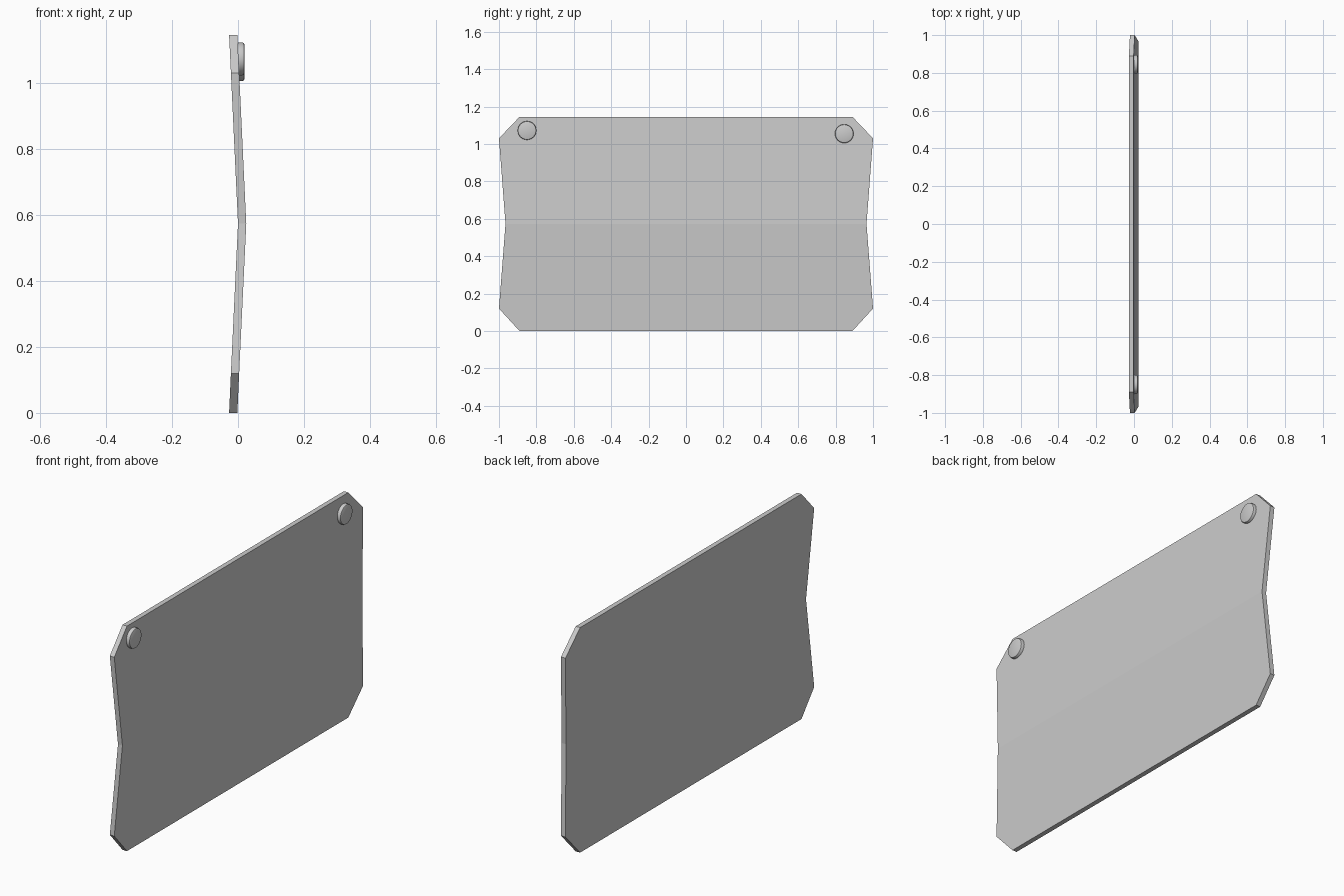
import bpy, bmesh, math
from mathutils import Matrix

if "Cube" in bpy.data.objects:
    bpy.data.objects.remove(bpy.data.objects["Cube"])

THICK = 0.025


def finish(bm, name):
    bmesh.ops.recalc_face_normals(bm, faces=bm.faces)
    mesh = bpy.data.meshes.new(name)
    bm.to_mesh(mesh)
    bm.free()
    obj = bpy.data.objects.new(name, mesh)
    bpy.context.collection.objects.link(obj)
    return obj


# Panel: mirrored rows of (half width, x, z), bent along its middle, then thickened
rows = [(0.89, -0.027, 0.0), (1.0, -0.0215, 0.12), (0.965, 0.0, 0.573),
        (1.0, -0.0215, 1.03), (0.89, -0.027, 1.145)]
bm = bmesh.new()
layers = []
for dx in (0, THICK):
    layers.append([[bm.verts.new((x + dx, s * w, z)) for s in (-1, 1)] for w, x, z in rows])
back, front = layers
for i in range(len(rows) - 1):
    for layer in layers:
        bm.faces.new((layer[i][0], layer[i][1], layer[i + 1][1], layer[i + 1][0]))
    for s in (0, 1):
        bm.faces.new((back[i][s], back[i + 1][s], front[i + 1][s], front[i][s]))
for i in (0, -1):
    bm.faces.new((back[i][0], back[i][1], front[i][1], front[i][0]))
finish(bm, "panel")


# Round button with a bevelled outer rim, axis along x
def button(name, y, z):
    bm = bmesh.new()
    bmesh.ops.create_cone(bm, cap_ends=True, segments=32, radius1=0.05,
                          radius2=0.05, depth=0.02)
    rim = [e for e in bm.edges if all(v.co.z > 0 for v in e.verts)]
    bmesh.ops.bevel(bm, geom=rim, offset=0.007, segments=2, profile=0.5,
                    affect='EDGES')
    bm.transform(Matrix.Translation((0.010, y, z)) @ Matrix.Rotation(math.pi / 2, 4, 'Y'))
    obj = finish(bm, name)
    bpy.ops.object.select_all(action='DESELECT')
    obj.select_set(True)
    bpy.context.view_layer.objects.active = obj
    bpy.ops.object.shade_smooth_by_angle(angle=math.radians(30))


button("left_button", -0.85, 1.072)
button("right_button", 0.846, 1.055)
